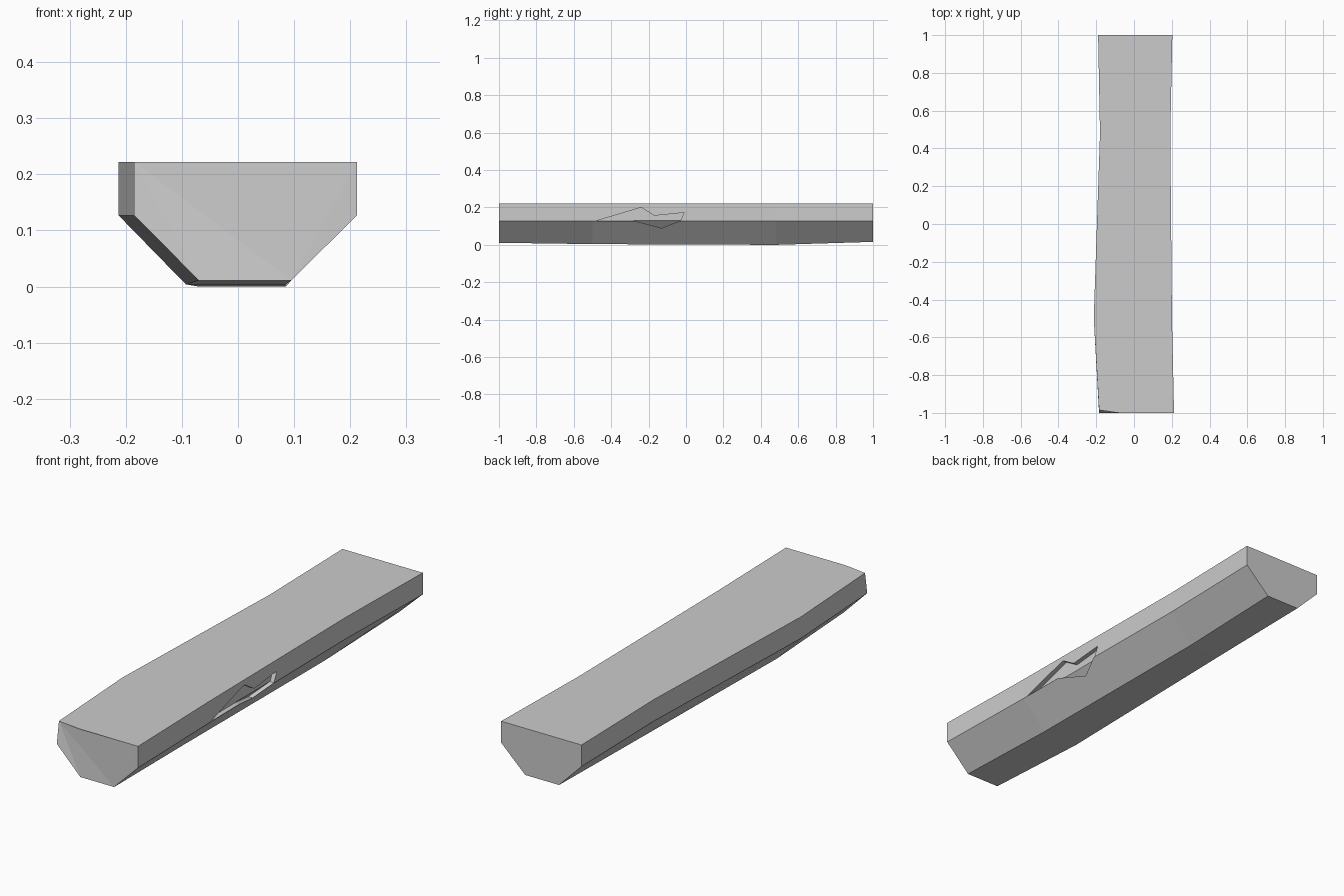
import bpy, bmesh

cube = bpy.data.objects.get("Cube")
if cube:
    bpy.data.objects.remove(cube, do_unlink=True)

grey = bpy.data.materials.new("grey")
grey.use_nodes = True
grey.diffuse_color = (0.6, 0.6, 0.6, 1)
grey.node_tree.nodes["Principled BSDF"].inputs["Base Color"].default_value = (0.6, 0.6, 0.6, 1)

TOP, EDGE = 0.222, 0.127


def make_object(name, bm):
    bmesh.ops.recalc_face_normals(bm, faces=bm.faces[:])
    mesh = bpy.data.meshes.new(name)
    bm.to_mesh(mesh)
    bm.free()
    obj = bpy.data.objects.new(name, mesh)
    bpy.context.collection.objects.link(obj)
    mesh.materials.append(grey)
    return obj


def loft(bm, rings):
    """Join vertex rings with side faces and close both ends."""
    n = len(rings[0])
    for a, b in zip(rings, rings[1:]):
        for i in range(n):
            j = (i + 1) % n
            bm.faces.new((a[i], a[j], b[j], b[i]))
    return bm.faces.new(rings[0]), bm.faces.new(rings[-1])


# Half log: y, left x, right x, bottom left x, bottom right x, bottom z
stations = [
    (-1.0, -0.185, 0.212, -0.070, 0.095, 0.011),
    (-0.5, -0.213, 0.201, -0.093, 0.085, 0.004),
    (0.48, -0.180, 0.192, -0.070, 0.085, 0.000),
    (1.0, -0.190, 0.203, -0.080, 0.085, 0.016),
]
bm = bmesh.new()
rings = []
for y, left, right, low_left, low_right, low in stations:
    section = [(left, TOP), (left, EDGE), (low_left, low),
               (low_right, low), (right, EDGE), (right, TOP)]
    rings.append([bm.verts.new((x, y, z)) for x, z in section])
front, back = loft(bm, rings)

# Chipped upper left corner of the front end
top_edge = bm.edges.get((rings[0][0], rings[0][5]))
bmesh.utils.edge_split(top_edge, rings[0][0], 0.27)
rings[0][0].co.y += 0.015
bmesh.ops.triangulate(bm, faces=[front])
log = make_object("half_log", bm)

# Splintered notch that follows the side and the slope under it
upper = [(-0.48, 0.128), (-0.24, 0.200), (-0.17, 0.156),
         (-0.01, 0.172), (-0.03, 0.128), (-0.28, 0.128)]
lower = [(-0.28, 0.129), (-0.03, 0.129), (-0.13, 0.090)]
for name, outline in (("upper_notch_cutter", upper), ("lower_notch_cutter", lower)):
    bm = bmesh.new()
    depths = [0.178 - max(0, EDGE - z) for y, z in outline]
    inner = [bm.verts.new((x, y, z)) for x, (y, z) in zip(depths, outline)]
    outer = [bm.verts.new((0.3, y, z)) for y, z in outline]
    loft(bm, [inner, outer])
    cutter = make_object(name, bm)
    cutter.hide_render = True
    cutter.hide_viewport = True
    cut = log.modifiers.new(name, "BOOLEAN")
    cut.operation = "DIFFERENCE"
    cut.solver = "EXACT"
    cut.object = cutter

# Apply the cuts, then drop the cutters
bpy.context.view_layer.update()
result = bpy.data.meshes.new_from_object(log.evaluated_get(bpy.context.evaluated_depsgraph_get()))
cutters = [m.object for m in log.modifiers]
log.modifiers.clear()
log.data = result
for cutter in cutters:
    bpy.data.objects.remove(cutter, do_unlink=True)
